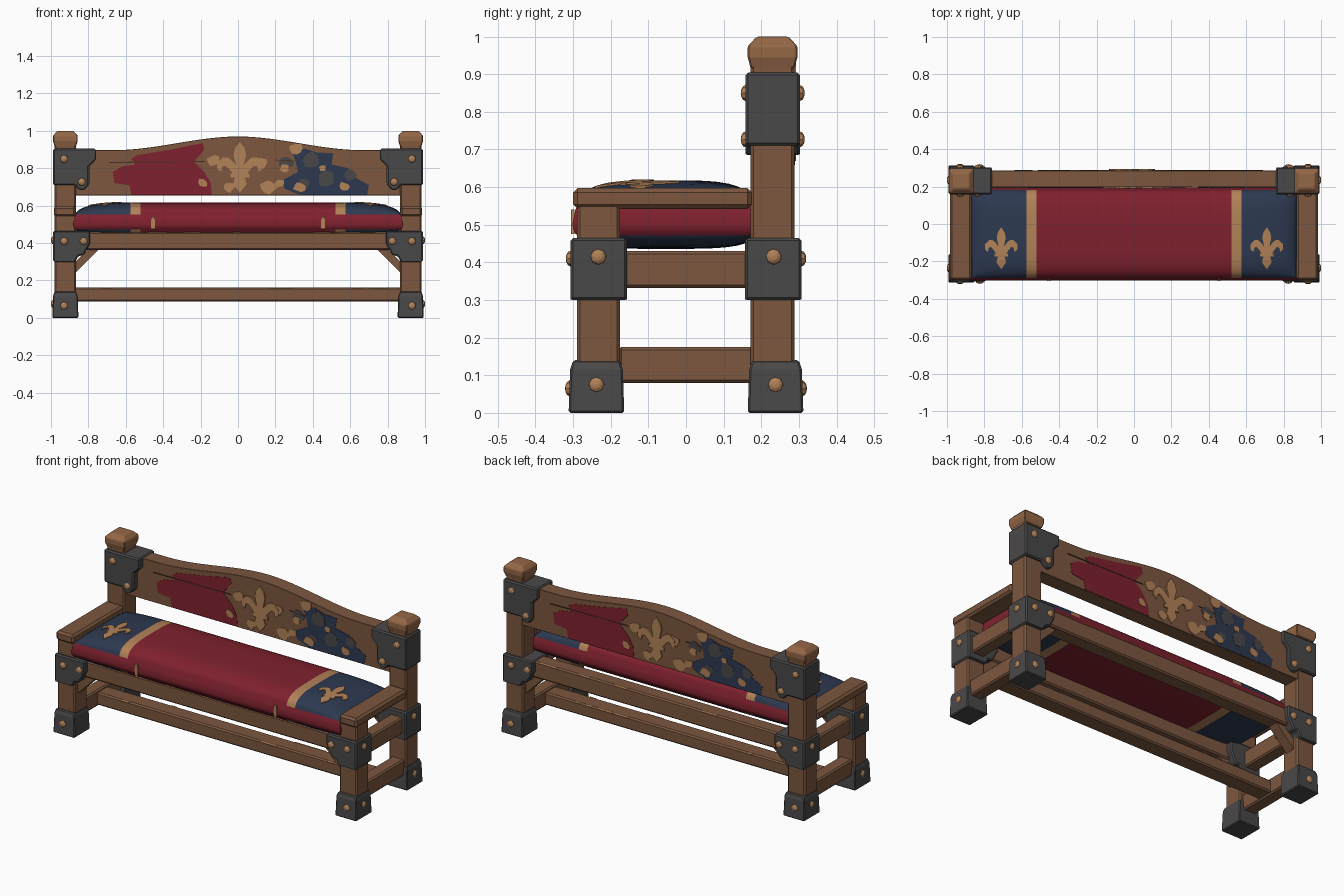
import bpy, bmesh, math, random
from mathutils import Vector, Matrix

if "Cube" in bpy.data.objects:
    bpy.data.objects.remove(bpy.data.objects["Cube"])

random.seed(4)

def mat(name, r, g, b):
    m = bpy.data.materials.new(name)
    m.diffuse_color = [((c / 255 + .055) / 1.055) ** 2.4 for c in (r, g, b)] + [1]
    m.use_nodes = True
    m.node_tree.nodes["Principled BSDF"].inputs["Base Color"].default_value = m.diffuse_color
    return m

WOOD = mat("brown wood", 124, 87, 63)
DARK = mat("dark wood", 72, 50, 37)
TAN = mat("worn tan", 178, 130, 88)
CAPW = mat("light wood", 148, 103, 70)
IRON = mat("iron", 74, 72, 73)
RED = mat("red cloth", 127, 33, 46)
BLUE = mat("blue cloth", 45, 57, 80)

def finish(name, bm, mats, bevel=0, smooth=False):
    bmesh.ops.recalc_face_normals(bm, faces=bm.faces)
    me = bpy.data.meshes.new(name)
    bm.to_mesh(me)
    bm.free()
    ob = bpy.data.objects.new(name, me)
    bpy.context.collection.objects.link(ob)
    for m in mats:
        me.materials.append(m)
    if smooth:
        me.shade_smooth()
    if bevel:
        b = ob.modifiers.new("bevel", 'BEVEL')
        b.width, b.segments, b.limit_method = bevel, 1, 'ANGLE'
    return ob

def loft(name, cx, cy, sections, m, bevel=0):
    """Stack of rectangles (z, half x, half y)."""
    bm = bmesh.new()
    rings = [[bm.verts.new((cx + a * hx, cy + b * hy, z))
              for a, b in ((-1, -1), (1, -1), (1, 1), (-1, 1))] for z, hx, hy in sections]
    bm.faces.new(rings[0])
    bm.faces.new(rings[-1])
    for r, s in zip(rings, rings[1:]):
        for i in range(4):
            bm.faces.new((r[i], r[(i + 1) % 4], s[(i + 1) % 4], s[i]))
    return finish(name, bm, [m], bevel)

def box(name, x0, x1, y0, y1, z0, z1, m, bevel=.008):
    hx, hy = abs(x1 - x0) / 2, abs(y1 - y0) / 2
    return loft(name, (x0 + x1) / 2, (y0 + y1) / 2, [(z0, hx, hy), (z1, hx, hy)], m, bevel)

def prism(name, pts, y0, y1, m, bevel=0):
    """Outline in x,z pushed through y."""
    bm = bmesh.new()
    f = bm.faces.new([bm.verts.new((x, y0, z)) for x, z in pts])
    r = bmesh.ops.extrude_face_region(bm, geom=[f])
    for v in r["geom"]:
        if isinstance(v, bmesh.types.BMVert):
            v.co.y = y1
    bmesh.ops.triangulate(bm, faces=[f for f in bm.faces if len(f.verts) > 4])
    return finish(name, bm, [m], bevel)

def rivet(name, pos, direction):
    """Low dome with eight sides."""
    bm = bmesh.new()
    bmesh.ops.create_uvsphere(bm, u_segments=8, v_segments=6, radius=.021)
    rot = Vector(direction).to_track_quat('Z', 'Y').to_matrix().to_4x4()
    bm.transform(Matrix.Translation(pos) @ rot @ Matrix.Diagonal((1, 1, .6, 1)))
    finish(name, bm, [TAN])

FX = .923   # post centre in x
TOP_BRACKET = [(.988, .905), (.76, .905), (.76, .845), (.795, .81), (.795, .715), (.82, .685),
               (.85, .685), (.872, .71), (.988, .71)]
MID_BRACKET = [(.988, .465), (.79, .465), (.79, .40), (.825, .335), (.855, .33), (.87, .30), (.988, .30)]

for s, side in ((-1, "left"), (1, "right")):
    # posts, caps and arms
    box(f"front_leg_{side}", s * .865, s * .98, -.29, -.175, .02, .56, WOOD)
    box(f"back_post_{side}", s * .865, s * .98, .172, .288, .02, .94, WOOD)
    loft(f"post_cap_{side}", s * FX, .23, [(.915, .056, .058), (.945, .066, .066),
         (.975, .066, .066), (1.0, .042, .042)], CAPW, .004)
    box(f"armrest_{side}", s * .868, s * .985, -.30, .175, .542, .598, WOOD, .012)
    # side rails
    box(f"side_rail_{side}", s * .885, s * .965, -.18, .18, .332, .43, WOOD)
    box(f"side_stretcher_{side}", s * .885, s * .965, -.18, .18, .08, .175, WOOD)
    # upper bracket around post and backrest
    prism(f"upper_bracket_{side}", [(s * x, z) for x, z in TOP_BRACKET], .158, .303, IRON, .007)
    for x, z in ((.93, .85), (.835, .727)):
        rivet(f"rivet_upper_{side}", (s * x, .158, z), (0, -1, 0))
        rivet(f"rivet_upper_{side}", (s * x, .303, z), (0, 1, 0))
    # seat brackets, feet and diagonal braces, front and back
    for d, end in ((-1, "front"), (1, "back")):
        tag = f"{end}_{side}"
        prism(f"seat_bracket_{tag}", [(s * x, z) for x, z in MID_BRACKET], d * .157, d * .307, IRON, .007)
        loft(f"foot_{tag}", s * FX, d * .238, [(0, .07, .074), (.115, .066, .07), (.14, .058, .062)], IRON, .005)
        for x in (.93, .825):
            rivet(f"rivet_seat_{tag}", (s * x, d * .307, .41), (0, d, 0))
        rivet(f"rivet_seat_{tag}", (s * .988, d * .233, .415), (s, 0, 0))
        rivet(f"rivet_foot_{tag}", (s * .93, d * .309, .065), (0, d, 0))
        rivet(f"rivet_foot_{tag}", (s * .988, d * .238, .075), (s, 0, 0))
        prism(f"brace_{tag}", [(s * x, z) for x, z in ((.875, .235), (.74, .37), (.80, .37), (.875, .295))],
              d * .20, d * .26, WOOD)

# long rails
box("front_seat_rail", -.88, .88, -.28, -.19, .362, .46, WOOD)
box("back_seat_rail", -.88, .88, .19, .28, .362, .46, WOOD)
box("centre_stretcher", -.90, .90, -.05, .05, .088, .162, WOOD)

# backrest with a humped top
def crest(x):
    t = max(0, 1 - abs(x) / .66)
    return .897 + .073 * (3 * t * t - 2 * t ** 3)

xs = [-.88 + 1.76 * i / 32 for i in range(33)]
prism("backrest", [(-.88, .655), (.88, .655)] + [(x, crest(x)) for x in reversed(xs)], .197, .285, WOOD, .006)

# painted panels on both faces of the backrest
HALF = [(0, .5), (.09, .38), (.12, .25), (.07, .04), (.15, .13), (.22, .19), (.32, .2), (.43, .1),
        (.44, -.02), (.36, -.09), (.33, .02), (.27, .03), (.2, -.04), (.14, -.12), (.18, -.13),
        (.18, -.2), (.09, -.2), (.13, -.33), (0, -.5)]
LILY = HALF + [(-x, z) for x, z in HALF[-2:0:-1]]
RED_PATCH = [(-.54, .87), (-.36, .90), (-.19, .935), (-.18, .90), (-.235, .835), (-.18, .78), (-.145, .72),
             (-.14, .658), (-.57, .658), (-.58, .71), (-.66, .72), (-.67, .78), (-.62, .81), (-.55, .82), (-.57, .85)]
BLUE_PATCH = [(.29, .89), (.36, .905), (.42, .885), (.51, .88), (.50, .82), (.59, .80), (.61, .76), (.70, .71),
              (.69, .658), (.33, .658), (.25, .69), (.235, .735), (.32, .78), (.31, .83)]

def blob(x, z, r):
    out = []
    for i in range(9):
        a, k = i * math.tau / 9, r * random.uniform(.7, 1.15)
        out.append((x + k * math.cos(a) * 1.15, max(.658, z + k * math.sin(a))))
    return out

TAN_BLOBS = [(.31, .905, .035), (.16, .70, .04), (.22, .72, .025), (.13, .83, .03), (-.13, .84, .03),
             (-.19, .72, .025), (.57, .70, .028), (.33, .70, .03), (.45, .80, .018), (-.05, .70, .03), (.25, .80, .022)]
IRON_BLOBS = [(.39, .85, .045), (.47, .75, .045), (.26, .83, .035), (.35, .72, .03), (.60, .76, .03)]
paint = [("red_paint", RED_PATCH, RED, .002), ("blue_paint", BLUE_PATCH, BLUE, .002)]
paint += [("grey_stain", blob(*b), IRON, .0035) for b in IRON_BLOBS]
paint += [("worn_patch", blob(*b), TAN, .005) for b in TAN_BLOBS]
paint += [("lily_emblem", [(.01 + x * .28, .805 + z * .27) for x, z in LILY], TAN, .008),
          ("plank_crack", [(-.69, .828), (-.18, .834), (-.18, .838), (-.69, .834)], DARK, .004),
          ("plank_crack", [(.20, .842), (.30, .836), (.30, .842), (.20, .846)], DARK, .004)]
for d in (1, -1):
    face = .197 if d == 1 else .285
    for name, pts, m, t in paint:
        prism(name, [(d * x, z) for x, z in pts], face + d * .001, face - d * t, m)

# seat cushion: domed top, bulging red side, shallow underside
YC, HX, HY = -.053, .868, .235

def dome(x, y):
    u, v = x / HX, (y - YC) / HY
    return math.sqrt(max(0, (1 - u ** 8) * (1 - v ** 4)))

def top(x, y):
    return .552 + .066 * dome(x, y)

cx = sorted([HX * math.sin(math.pi / 2 * i / 20) for i in range(-20, 21)] + [-.575, -.52, .52, .575])
cy = [YC + HY * math.sin(math.pi / 2 * i / 10) for i in range(-10, 11)]
nx, ny = len(cx), len(cy)
bm = bmesh.new()
border = ([(i, 0) for i in range(nx)] + [(nx - 1, j) for j in range(1, ny)]
          + [(i, ny - 1) for i in range(nx - 2, -1, -1)] + [(0, j) for j in range(ny - 2, 0, -1)])

def band(x):
    return 0 if abs(x) < .52 else 1 if abs(x) < .575 else 2

sheets = []
for fn in (top, lambda x, y: .472 - .036 * dome(x, y)):
    g = [[bm.verts.new((x, y, fn(x, y))) for y in cy] for x in cx]
    for i in range(nx - 1):
        for j in range(ny - 1):
            f = bm.faces.new((g[i][j], g[i + 1][j], g[i + 1][j + 1], g[i][j + 1]))
            f.material_index = band((cx[i] + cx[i + 1]) / 2)
    sheets.append([g[i][j] for i, j in border])
rings = [sheets[0]]
for z, o in ((.54, .006), (.50, .014), (.478, .008)):
    rings.append([bm.verts.new((v.co.x * (1 + o / HX), YC + (v.co.y - YC) * (1 + o / HY), z)) for v in sheets[0]])
rings.append(sheets[1])
for r, q in zip(rings, rings[1:]):
    for i in range(len(r)):
        k = (i + 1) % len(r)
        bm.faces.new((r[i], r[k], q[k], q[i]))
finish("seat_cushion", bm, [RED, TAN, BLUE], smooth=True)

# cushion emblems draped over the dome, and side ribbons
for s in (-1, 1):
    bm = bmesh.new()
    bm.faces.new([bm.verts.new((s * .71 + x * .20, -.13 + z * .225, 0)) for x, z in LILY])
    bmesh.ops.triangulate(bm, faces=bm.faces)
    for axis, c in ((Vector((1, 0, 0)), s * .71), (Vector((0, 1, 0)), -.13)):
        for i in range(-8, 9):
            bmesh.ops.bisect_plane(bm, geom=bm.verts[:] + bm.edges[:] + bm.faces[:],
                                   plane_co=axis * (c + i * .015), plane_no=axis)
    for v in bm.verts:
        v.co.z = top(v.co.x, v.co.y) + .005
    for f in bm.faces:
        if f.normal.z < 0:
            f.normal_flip()
    r = bmesh.ops.extrude_face_region(bm, geom=bm.faces[:])
    for v in r["geom"]:
        if isinstance(v, bmesh.types.BMVert):
            v.co.z -= .006
    finish("cushion_emblem", bm, [TAN])
    box("cushion_ribbon", s * .445, s * .465, -.305, -.296, .475, .54, TAN, 0)

# worn chips along the timber edges
for y, z, lim in ((-.28, .46, .75), (.28, .46, .75), (-.05, .162, .8), (.05, .162, .8)):
    for i in range(5):
        x, w = random.uniform(-lim, lim), random.uniform(.02, .06)
        d = 1 if y > 0 else -1
        box("edge_chip", x - w, x + w, y - d * .014, y + d * .001, z - .01, z + .001, TAN, .006)
